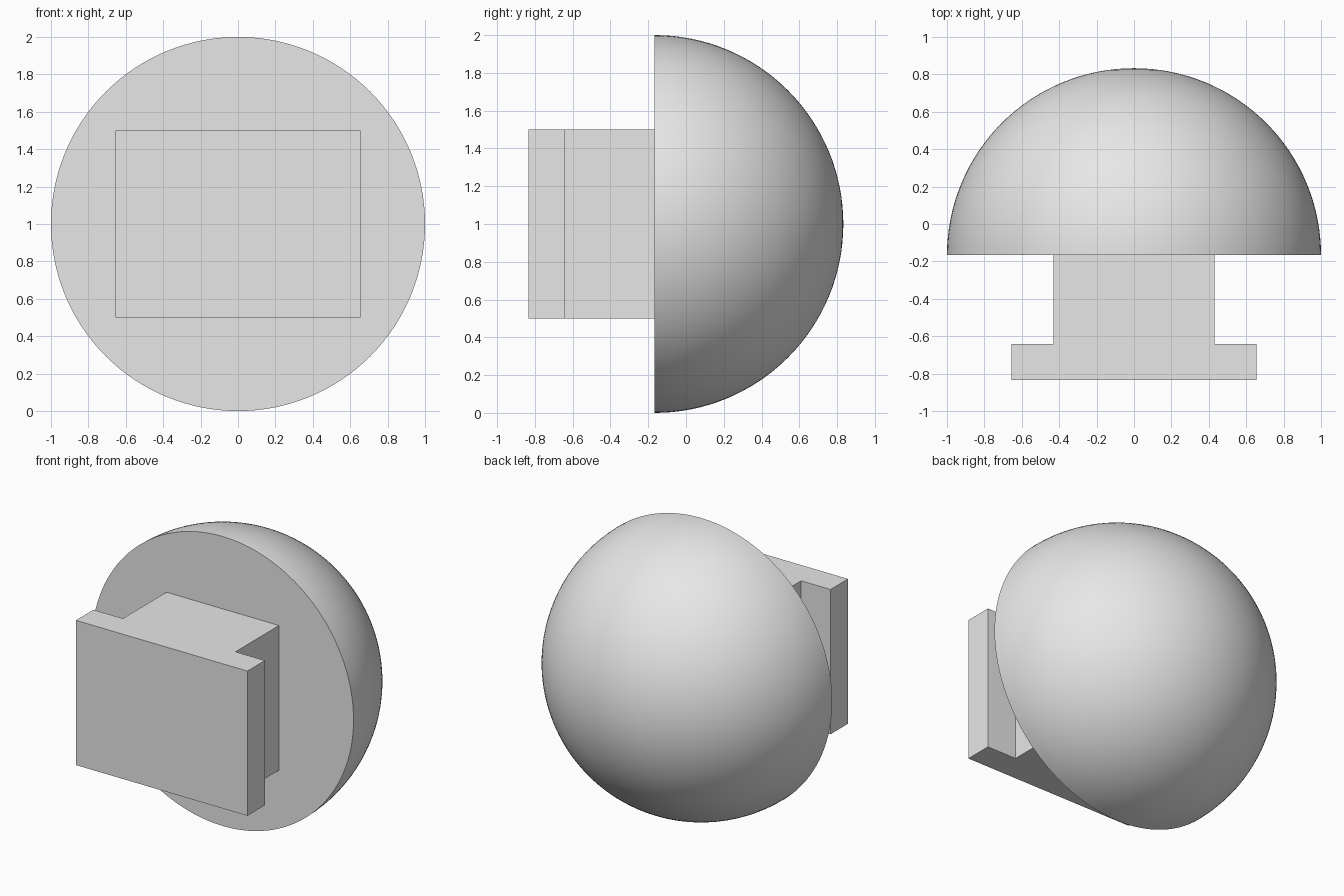
import bpy, bmesh, math
from mathutils import Matrix, Vector

cube = bpy.data.objects.get("Cube")
if cube:
    bpy.data.objects.remove(cube, do_unlink=True)

RIM_Y = -0.167      # plane of the flat dome face
FRONT_Y = -0.833    # front of the tee block

grey = bpy.data.materials.new("light_grey")
grey.use_nodes = True
grey.diffuse_color = (0.8, 0.8, 0.8, 1)
grey.node_tree.nodes["Principled BSDF"].inputs["Base Color"].default_value = (0.8, 0.8, 0.8, 1)


def add_object(name, bm):
    bmesh.ops.recalc_face_normals(bm, faces=bm.faces)
    mesh = bpy.data.meshes.new(name)
    bm.to_mesh(mesh)
    bm.free()
    mesh.materials.append(grey)
    obj = bpy.data.objects.new(name, mesh)
    bpy.context.collection.objects.link(obj)
    return obj


# Dome: sphere with its pole along y, cut in half and capped
bm = bmesh.new()
bmesh.ops.create_uvsphere(bm, u_segments=128, v_segments=64, radius=1,
                          matrix=Matrix.Rotation(math.radians(90), 4, 'X'))
cut = bmesh.ops.bisect_plane(bm, geom=bm.verts[:] + bm.edges[:] + bm.faces[:], dist=1e-4,
                             plane_co=(0, 0, 0), plane_no=(0, -1, 0), clear_outer=True)
rim = [e for e in bm.edges if e.is_boundary]
bmesh.ops.contextual_create(bm, geom=rim)
bmesh.ops.translate(bm, verts=bm.verts, vec=(0, RIM_Y, 1))
dome = add_object("dome", bm)
bpy.ops.object.select_all(action='DESELECT')
dome.select_set(True)
bpy.context.view_layer.objects.active = dome
bpy.ops.object.shade_smooth_by_angle(angle=math.radians(30))

# Tee block: half outline mirrored across x, extruded upward
half = [(0.43, RIM_Y), (0.43, -0.642), (0.655, -0.642), (0.655, FRONT_Y)]
outline = half + [(-x, y) for x, y in reversed(half)]
bm = bmesh.new()
base = bm.faces.new([bm.verts.new((x, y, 0.5)) for x, y in outline])
top = bmesh.ops.extrude_face_region(bm, geom=[base])["geom"]
bmesh.ops.translate(bm, vec=Vector((0, 0, 1)),
                    verts=[v for v in top if isinstance(v, bmesh.types.BMVert)])
# Keep the bottom closed if the extrusion consumed it
edges = [e for e in bm.edges if e.is_boundary]
if edges:
    bmesh.ops.contextual_create(bm, geom=edges)
add_object("tee_block", bm)
